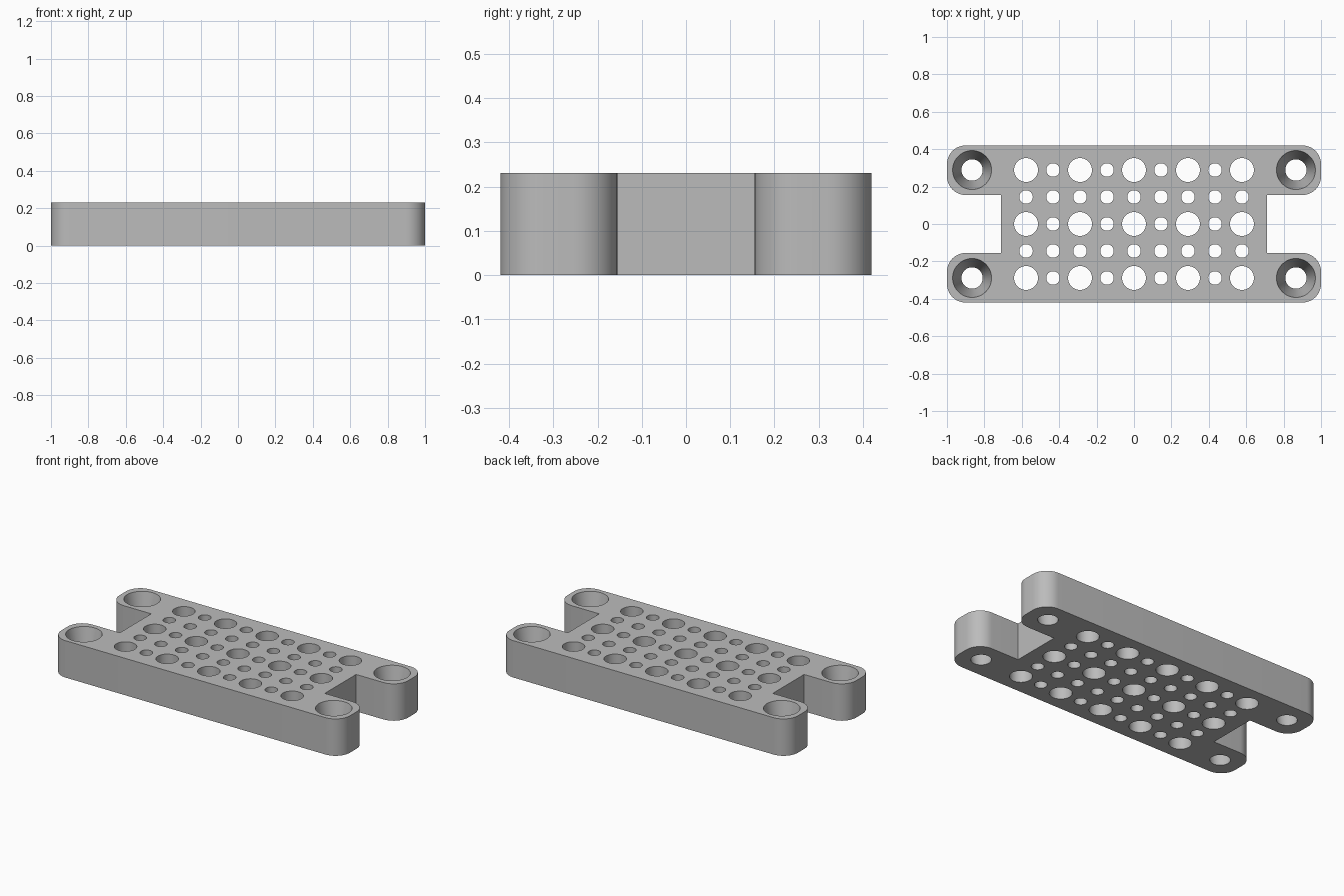
import bpy
import bmesh
from math import radians
from mathutils import Matrix

HEIGHT = 0.231
HALF_WIDTH = 0.42
NOTCH_X, NOTCH_Y = 0.71, 0.155
PITCH = 0.1443
CORNER = 0.1

cube = bpy.data.objects.get("Cube")
if cube:
    bpy.data.objects.remove(cube, do_unlink=True)

grey = bpy.data.materials.new("light_grey")
grey.use_nodes = True
colour = (0.5, 0.5, 0.5, 1)
grey.diffuse_color = colour
grey.node_tree.nodes["Principled BSDF"].inputs["Base Color"].default_value = colour


def make_object(name, bm):
    bmesh.ops.recalc_face_normals(bm, faces=bm.faces)
    mesh = bpy.data.meshes.new(name)
    bm.to_mesh(mesh)
    bm.free()
    mesh.materials.append(grey)
    obj = bpy.data.objects.new(name, mesh)
    bpy.context.collection.objects.link(obj)
    return obj


def add_hole(bm, x, y, bottom, top):
    """Round or tapered cutter, extended past both faces of the plate."""
    extra = (top - bottom) / 2
    bmesh.ops.create_cone(
        bm, cap_ends=True, segments=48,
        radius1=bottom - extra, radius2=top + extra, depth=HEIGHT * 2,
        matrix=Matrix.Translation((x, y, HEIGHT / 2)))


# Plate outline with a notch in each end
half = [(NOTCH_X, -NOTCH_Y), (1, -NOTCH_Y), (1, -HALF_WIDTH)]
right = half + [(x, -y) for x, y in reversed(half)]
outline = half + [(-x, y) for x, y in reversed(half)]
outline += [(-x, -y) for x, y in half] + [(x, -y) for x, y in reversed(half)]
bm = bmesh.new()
base = bm.faces.new([bm.verts.new((x, y, 0)) for x, y in outline])
raised = bmesh.ops.extrude_face_region(bm, geom=[base])["geom"]
bmesh.ops.translate(bm, vec=(0, 0, HEIGHT),
                    verts=[v for v in raised if isinstance(v, bmesh.types.BMVert)])

# Rounded vertical corners of the four arms
corners = [e for e in bm.edges
           if abs(e.verts[0].co.z - e.verts[1].co.z) > 0.1
           and abs(e.verts[0].co.x) > 0.9]
bmesh.ops.bevel(bm, geom=corners, offset=CORNER, segments=12, profile=0.5,
                affect='EDGES')
plate = make_object("perforated_plate", bm)

# Grid of large and small through holes, large at every second crossing
bm = bmesh.new()
for i in range(-4, 5):
    for j in range(-2, 3):
        radius = 0.064 if i % 2 == 0 and j % 2 == 0 else 0.036
        add_hole(bm, i * PITCH, j * PITCH, radius, radius)

# Tapered screw holes in the arms
for sx in (-1, 1):
    for sy in (-1, 1):
        add_hole(bm, sx * PITCH * 6, sy * PITCH * 2, 0.057, 0.104)
cutter = make_object("hole_cutter", bm)
cutter.hide_render = True

# Cut the holes, then drop the helper
cut = plate.modifiers.new("holes", 'BOOLEAN')
cut.operation = 'DIFFERENCE'
cut.solver = 'EXACT'
cut.object = cutter
bpy.ops.object.select_all(action='DESELECT')
plate.select_set(True)
bpy.context.view_layer.objects.active = plate
bpy.ops.object.modifier_apply(modifier=cut.name)
bpy.data.objects.remove(cutter, do_unlink=True)
bpy.ops.object.shade_smooth_by_angle(angle=radians(30))
